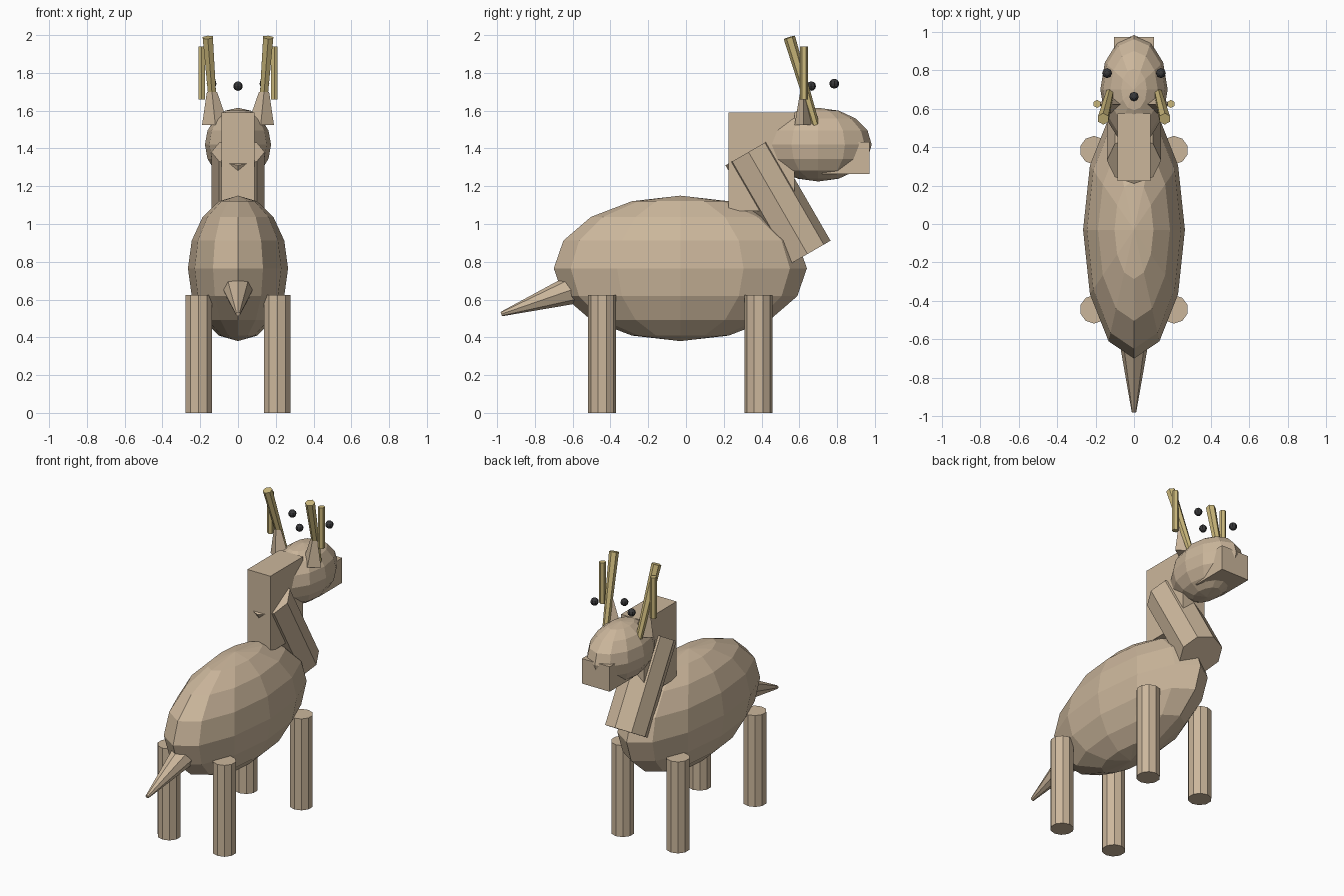
import bpy
import bmesh
from mathutils import Matrix, Vector

cube = bpy.data.objects.get("Cube")
if cube:
    bpy.data.objects.remove(cube, do_unlink=True)


def make_material(name, colour):
    mat = bpy.data.materials.new(name)
    mat.use_nodes = True
    mat.diffuse_color = (*colour, 1)
    mat.node_tree.nodes["Principled BSDF"].inputs["Base Color"].default_value = (*colour, 1)
    return mat


FUR = make_material("tan fur", (0.60, 0.47, 0.33))
HORN = make_material("golden horn", (0.60, 0.48, 0.20))
DARK = make_material("dark grey", (0.04, 0.04, 0.042))


def finish(name, bm, mat, matrix):
    bm.transform(matrix)
    mesh = bpy.data.meshes.new(name)
    bm.to_mesh(mesh)
    bm.free()
    mesh.materials.append(mat)
    obj = bpy.data.objects.new(name, mesh)
    bpy.context.collection.objects.link(obj)
    return obj


def ellipsoid(name, centre, radii, mat, segments=12, rings=8):
    bm = bmesh.new()
    bmesh.ops.create_uvsphere(bm, u_segments=segments, v_segments=rings, radius=1)
    return finish(name, bm, mat, Matrix.LocRotScale(Vector(centre), None, Vector(radii)))


def box(name, low, high, mat):
    low, high = Vector(low), Vector(high)
    bm = bmesh.new()
    bmesh.ops.create_cube(bm, size=1)
    return finish(name, bm, mat, Matrix.LocRotScale((low + high) / 2, None, high - low))


def rod(name, start, end, r_start, r_end, sides, mat):
    """Straight cylinder or tapered rod between two points."""
    start, end = Vector(start), Vector(end)
    axis = end - start
    bm = bmesh.new()
    bmesh.ops.create_cone(bm, cap_ends=True, segments=sides, radius1=r_start,
                          radius2=r_end, depth=axis.length)
    turn = Vector((0, 0, 1)).rotation_difference(axis)
    return finish(name, bm, mat, Matrix.LocRotScale((start + end) / 2, turn, None))


def ear(name, side):
    """Flattened four-sided frustum leaning slightly outwards."""
    height = 0.175
    bm = bmesh.new()
    bmesh.ops.create_cone(bm, cap_ends=True, segments=4, radius1=0.07,
                          radius2=0.027, depth=height)
    lean = Matrix.Identity(4)
    lean[1][1] = 0.69
    lean[0][2] = side * 0.1
    return finish(name, bm, FUR, Matrix.Translation((side * 0.129, 0.623, 1.612)) @ lean)


# Body, neck and head
ellipsoid("body", (0, -0.03, 0.765), (0.265, 0.67, 0.385), FUR)
rod("neck", (0, 0.643, 0.841), (0, 0.331, 1.381), 0.141, 0.141, 8, FUR)
box("neck_crest", (-0.087, 0.225, 1.07), (0.087, 0.575, 1.59), FUR)
ellipsoid("head", (0, 0.70, 1.42), (0.175, 0.283, 0.195), FUR)
box("muzzle", (-0.105, 0.72, 1.265), (0.105, 0.972, 1.435), FUR)
ellipsoid("nose", (0, 0.663, 1.73), (0.025,) * 3, DARK, 8, 6)

# Tail
rod("tail", (0, -0.59, 0.657), (0, -0.978, 0.523), 0.08, 0.012, 8, FUR)

# Paired parts
for label, side in (("left", 1), ("right", -1)):
    for place, y in (("head_end", 0.384), ("tail_end", -0.444)):
        rod(f"{label}_{place}_leg", (side * 0.208, y, 0), (side * 0.208, y, 0.623),
            0.074, 0.074, 10, FUR)
    ear(f"{label}_ear", side)
    rod(f"{label}_antler", (side * 0.125, 0.686, 1.525), (side * 0.16, 0.547, 1.988),
        0.021, 0.031, 6, HORN)
    rod(f"{label}_antler_tine", (side * 0.192, 0.625, 1.66), (side * 0.192, 0.625, 1.94),
        0.021, 0.021, 6, HORN)
    ellipsoid(f"{label}_eye", (side * 0.14, 0.785, 1.743), (0.026,) * 3, DARK, 8, 6)
